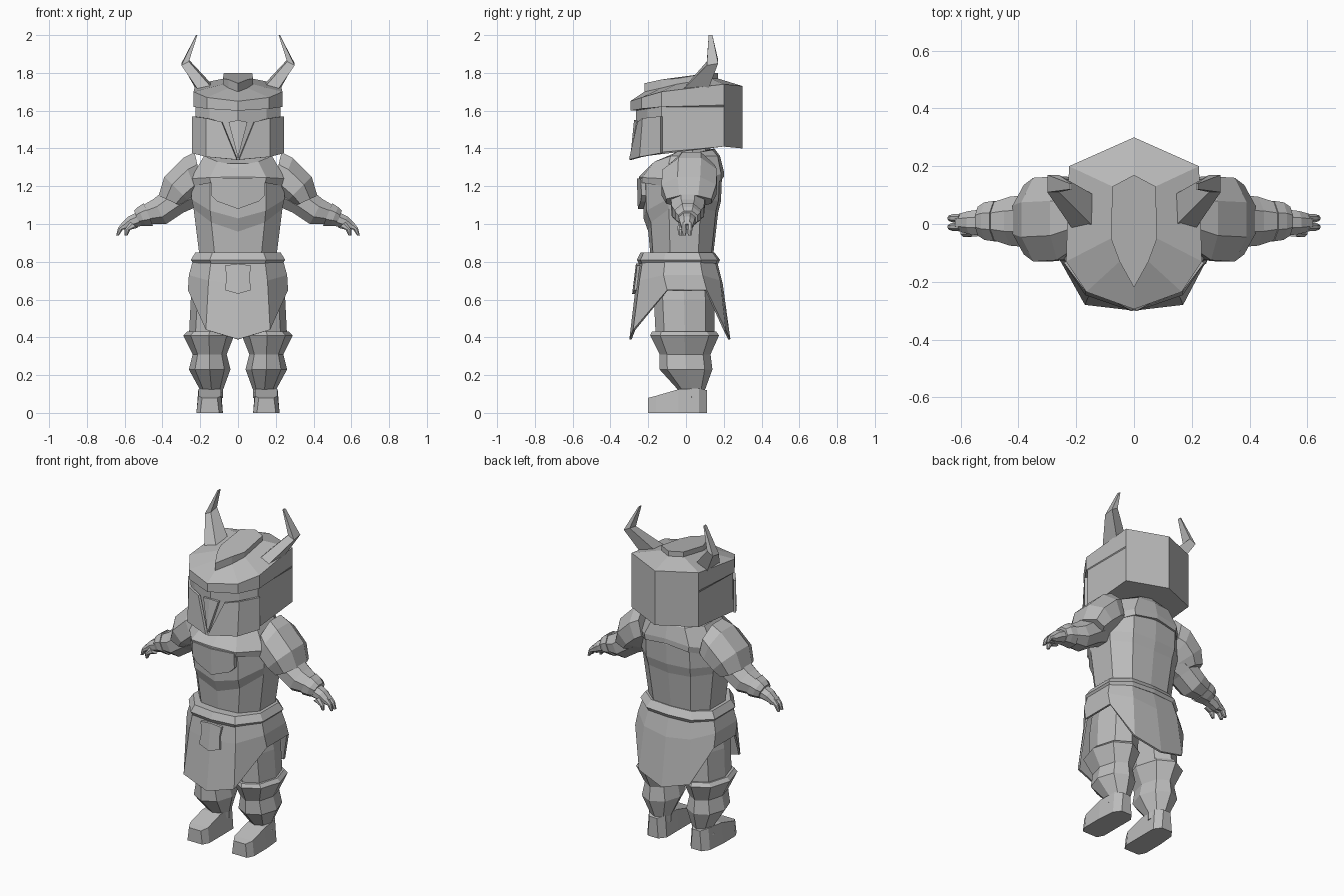
import bpy, bmesh, math

cube = bpy.data.objects.get("Cube")
if cube:
    bpy.data.objects.remove(cube)

grey = bpy.data.materials.new("plain grey")
grey.use_nodes = True
grey.diffuse_color = (0.5, 0.5, 0.5, 1)
grey.node_tree.nodes["Principled BSDF"].inputs["Base Color"].default_value = (0.5, 0.5, 0.5, 1)


def finish(name, bm):
    bmesh.ops.recalc_face_normals(bm, faces=bm.faces)
    me = bpy.data.meshes.new(name)
    bm.to_mesh(me)
    bm.free()
    me.materials.append(grey)
    ob = bpy.data.objects.new(name, me)
    bpy.context.scene.collection.objects.link(ob)
    return ob


def loft(name, rings, caps=True, sx=1):
    """Skin a list of rings that all have the same number of points."""
    bm = bmesh.new()
    vs = [[bm.verts.new((sx * x, y, z)) for x, y, z in r] for r in rings]
    n = len(rings[0])
    for a, b in zip(vs, vs[1:]):
        for i in range(n):
            bm.faces.new((a[i], a[(i + 1) % n], b[(i + 1) % n], b[i]))
    if caps:
        bm.faces.new(vs[0])
        bm.faces.new(vs[-1])
    return finish(name, bm)


def pair(name, rings):
    for side, sx in (("left", 1), ("right", -1)):
        loft(f"{side}_{name}", rings, sx=sx)


def mirrored(half):
    """Close a half outline whose first and last points lie on x = 0."""
    return half + [(-x, y, z) for x, y, z in half[-2:0:-1]]


def section(z, rx, yf, yb):
    """Ten-sided body section; z is a number or (front, side, back)."""
    f, s, b = z if isinstance(z, tuple) else (z, z, z)
    return mirrored([(0, yf, f), (0.6 * rx, yf * 0.93, f + (s - f) * 0.4),
                     (rx, yf * 0.45, s), (rx, yb * 0.45, s),
                     (0.6 * rx, yb * 0.93, b + (s - b) * 0.4), (0, yb, b)])


def limb_ring(tx, tz, bx, bz, cy, ry):
    """Eight-sided arm section between a top point and a bottom point."""
    out = []
    for i in range(8):
        a = math.radians(22.5 + 45 * i)
        v, w = math.cos(a) / 0.924, math.sin(a) / 0.924
        out.append(((tx + bx) / 2 + v * (tx - bx) / 2, cy + w * ry,
                    (tz + bz) / 2 + v * (tz - bz) / 2))
    return out


def leg_ring(z, x0, x1, y0, y1):
    cx, cy, rx, ry = (x0 + x1) / 2, (y0 + y1) / 2, (x1 - x0) / 2, (y1 - y0) / 2
    return [(cx + rx * math.cos(math.pi * i / 4) * 1.0,
             cy + ry * math.sin(math.pi * i / 4) * 1.0, z) for i in range(8)]


def plate(name, half, thick):
    """Symmetric raised plate from half an outline of (x, y, z)."""
    bm = bmesh.new()
    for sx in (1, -1):
        a = [bm.verts.new((sx * x, y, z)) for x, y, z in half]
        b = [bm.verts.new((sx * x, y + thick, z)) for x, y, z in half]
        bm.faces.new(a)
        bm.faces.new(b)
        for i in range(len(half) - 1):
            bm.faces.new((a[i], a[i + 1], b[i + 1], b[i]))
    bmesh.ops.remove_doubles(bm, verts=bm.verts, dist=0.001)
    return finish(name, bm)


# Helmet: walls, recessed visor strip, brow and roof
def helmet_ring(zb, zs, zm, zf, inset=0.0, tip=-0.295):
    return mirrored([(0, tip + inset, zf), (0.165 - inset * 0.5, -0.235 + inset, zm),
                     (0.235 - inset * 0.3, -0.13, zs), (0.225, 0.2, zb), (0, 0.3, zb - 0.01)])


roof = mirrored([(0, -0.22, 1.7), (0.05, -0.13, 1.72), (0.08, -0.05, 1.74),
                 (0.075, 0.13, 1.77), (0, 0.17, 1.77)])
loft("helmet", [helmet_ring(1.41, 1.38, 1.36, 1.35, 0.025),
                helmet_ring(1.55, 1.55, 1.54, 1.53, 0.03),
                helmet_ring(1.62, 1.62, 1.61, 1.6, 0.03),
                helmet_ring(1.63, 1.62, 1.61, 1.6),
                helmet_ring(1.74, 1.7, 1.67, 1.65), roof])
loft("helmet_crest", [[(x, y, z - 0.02) for x, y, z in roof],
                      [(x, y, z + (0.045 if y < -0.1 else 0.03)) for x, y, z in roof]])

# Cheek guards leaving a V-shaped gap over the nose
for side, sx in (("left", 1), ("right", -1)):
    bm = bmesh.new()
    low = [(0.237, -0.13, 1.375), (0.165, -0.24, 1.355), (0.004, -0.295, 1.34)]
    top = [(0.237, -0.13, 1.57), (0.165, -0.225, 1.56), (0.085, -0.25, 1.54)]
    l, t = [[bm.verts.new((sx * x, y, z)) for x, y, z in p] for p in (low, top)]
    for i in range(2):
        bm.faces.new((l[i], l[i + 1], t[i + 1], t[i]) if sx < 0 else
                     (t[i], t[i + 1], l[i + 1], l[i]))
    g = finish(f"{side}_cheek_guard", bm)
    m = g.modifiers.new("thickness", "SOLIDIFY")
    m.thickness, m.offset = 0.015, 0
plate("nose_guard", [(0, -0.275, 1.55), (0.05, -0.262, 1.54), (0, -0.295, 1.35)], 0.02)

# Bent horns
pair("horn", [
    [(0.12, 0.09, 1.72), (0.12, -0.03, 1.7), (0.19, -0.05, 1.68), (0.21, 0.11, 1.69)],
    [(0.26, 0.17, 1.87), (0.26, 0.11, 1.86), (0.3, 0.11, 1.84), (0.3, 0.17, 1.85)],
    [(0.215, 0.14, 2.0), (0.215, 0.12, 2.0), (0.222, 0.12, 2.0), (0.222, 0.14, 2.0)]])

# Neck, torso, shoulder mantle and chest plate
loft("neck", [leg_ring(1.3, -0.1, 0.1, -0.06, 0.13), leg_ring(1.46, -0.1, 0.1, -0.06, 0.13)])
loft("torso", [section(0.8, 0.2, -0.185, 0.14), section((0.96, 1.08, 1.06), 0.235, -0.2, 0.17),
               section((1.03, 1.13, 1.12), 0.245, -0.225, 0.185),
               section(1.24, 0.245, -0.23, 0.19), section(1.32, 0.2, -0.18, 0.17)])
loft("mantle", [section((1.23, 1.2, 1.25), 0.24, -0.25, 0.2),
                section((1.25, 1.24, 1.28), 0.25, -0.25, 0.2),
                section((1.31, 1.36, 1.36), 0.18, -0.18, 0.18),
                section((1.34, 1.38, 1.4), 0.13, -0.11, 0.15)])
plate("chest_plate", [(0, -0.26, 1.24), (0.14, -0.24, 1.24), (0.14, -0.235, 1.15),
                      (0.11, -0.24, 1.12), (0, -0.255, 1.08)], 0.05)

# Belt, split skirt and its front patch
loft("belt", [section(0.79, 0.235, -0.25, 0.17), section(0.81, 0.25, -0.26, 0.18),
              section(0.85, 0.225, -0.24, 0.15)])
hem = mirrored([(0, -0.3, 0.39), (0.17, -0.28, 0.44), (0.265, -0.1, 0.65),
                (0.265, 0.11, 0.65), (0.17, 0.21, 0.44), (0, 0.235, 0.39)])
skirt = loft("skirt", [section(0.82, 0.235, -0.245, 0.16),
                       section((0.68, 0.73, 0.68), 0.26, -0.265, 0.195), hem], caps=False)
m = skirt.modifiers.new("thickness", "SOLIDIFY")
m.thickness = 0.012
plate("skirt_patch", [(0, -0.265, 0.79), (0.07, -0.26, 0.78), (0.06, -0.265, 0.72),
                      (0.07, -0.275, 0.65), (0, -0.285, 0.63)], 0.02)

# Pauldrons and arms, listed as top point, bottom point, centre y, half depth
pair("pauldron", [limb_ring(*r) for r in (
    (0.23, 1.38, 0.18, 1.16, 0.03, 0.12), (0.29, 1.35, 0.21, 1.14, 0.02, 0.145),
    (0.39, 1.25, 0.25, 1.11, 0.015, 0.145), (0.42, 1.15, 0.29, 1.09, 0.015, 0.12))])
pair("arm", [limb_ring(*r) for r in (
    (0.26, 1.28, 0.2, 1.1, 0.01, 0.09), (0.4, 1.17, 0.29, 1.06, 0.01, 0.09),
    (0.45, 1.13, 0.38, 1.0, 0.01, 0.085), (0.52, 1.09, 0.47, 1.0, 0.01, 0.06))])
pair("cuff", [limb_ring(*r) for r in (
    (0.5, 1.11, 0.45, 0.99, 0.01, 0.07), (0.53, 1.09, 0.49, 0.99, 0.01, 0.065),
    (0.55, 1.07, 0.52, 0.99, 0.01, 0.05))])
pair("hand", [limb_ring(*r) for r in (
    (0.54, 1.06, 0.51, 0.99, 0.005, 0.045), (0.58, 1.04, 0.55, 0.98, 0.005, 0.04),
    (0.62, 1.0, 0.58, 0.97, 0.005, 0.03))])
for name, y in (("front_finger", -0.01), ("back_finger", 0.02)):
    pair(name, [limb_ring(*r) for r in (
        (0.61, 1.01, 0.58, 0.97, y, 0.015), (0.635, 0.98, 0.61, 0.97, y, 0.014),
        (0.645, 0.94, 0.63, 0.94, y, 0.01))])
pair("thumb", [limb_ring(*r) for r in (
    (0.57, 1.01, 0.53, 0.98, -0.025, 0.018), (0.6, 0.97, 0.57, 0.97, -0.03, 0.015),
    (0.6, 0.94, 0.585, 0.94, -0.03, 0.008))])

# Legs: thigh, flared knee cuff, shin
pair("thigh", [leg_ring(0.8, 0.01, 0.21, -0.17, 0.13), leg_ring(0.6, 0.01, 0.25, -0.17, 0.15),
               leg_ring(0.4, 0.03, 0.26, -0.16, 0.15)])
pair("shin", [leg_ring(*r) for r in (
    (0.43, 0.03, 0.27, -0.18, 0.16), (0.41, 0.02, 0.29, -0.19, 0.175),
    (0.31, 0.06, 0.24, -0.14, 0.13), (0.23, 0.04, 0.26, -0.14, 0.14),
    (0.12, 0.08, 0.2, -0.04, 0.1), (0.08, 0.08, 0.21, -0.04, 0.1))])


# Boots
def boot_ring(y, x0, x1, z):
    return [(x0, y, 0), (x1, y, 0), (x1 - 0.01, y, z), (x0 + 0.01, y, z)]


pair("boot", [boot_ring(-0.2, 0.1, 0.2, 0.08), boot_ring(-0.16, 0.08, 0.22, 0.09),
              boot_ring(-0.04, 0.08, 0.22, 0.125), boot_ring(0.07, 0.08, 0.21, 0.13),
              boot_ring(0.11, 0.11, 0.18, 0.12)])
